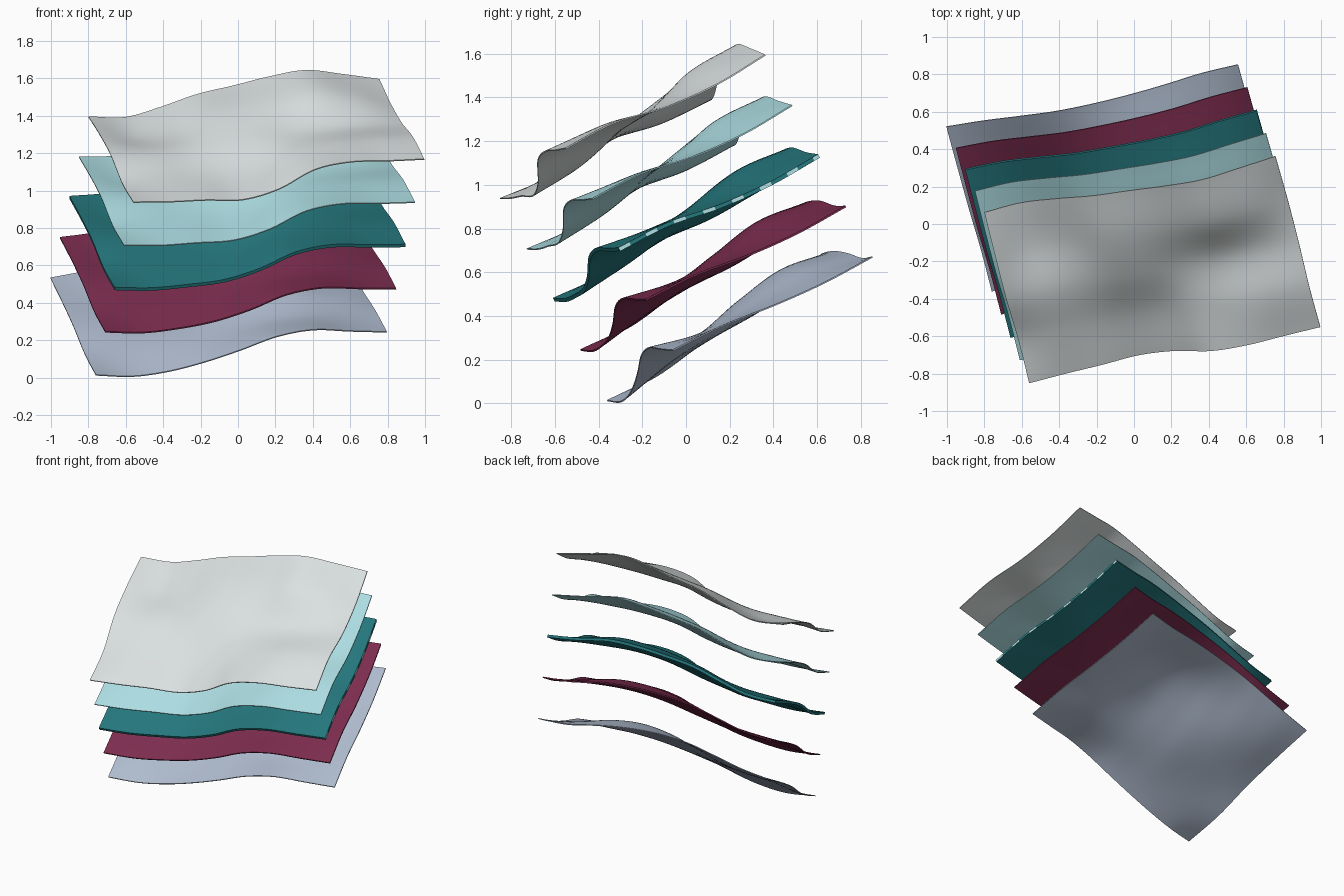
import bpy
import bmesh
from mathutils import Vector

cube = bpy.data.objects.get("Cube")
if cube:
    bpy.data.objects.remove(cube, do_unlink=True)


def make_material(name, color):
    mat = bpy.data.materials.new(name)
    mat.use_nodes = True
    mat.diffuse_color = (*color, 1)
    mat.node_tree.nodes["Principled BSDF"].inputs["Base Color"].default_value = (*color, 1)
    return mat


# Wave heights in thousandths: rows run front to back, columns left to right.
# The waves drift from the uppermost sheet to the lowest one.
TOP_WAVES = [
    [0, -30, -52, -82, -50, 34, 48, 22, 0],
    [-14, -15, -37, -55, -40, 10, 36, 32, 12],
    [28, 10, 0, 13, 18, 8, 3, -8, -25],
    [24, -28, -8, 48, 65, 76, 90, 45, -28],
    [0, -32, 2, 50, 73, 100, 110, 58, 0],
]
BOTTOM_WAVES = [
    [0, -40, -42, -18, 22, 70, 78, 38, 0],
    [0, 8, 12, 16, 30, 40, 36, 18, 6],
    [40, 34, 34, 47, 80, 102, 83, 34, -10],
    [60, 48, 62, 101, 139, 147, 112, 42, -14],
    [70, 84, 113, 138, 135, 112, 72, 20, 0],
]


def spline(values, f):
    """Smooth curve through evenly spaced values, f in 0..1."""
    p = [2 * values[0] - values[1], *values, 2 * values[-1] - values[-2]]
    pos = f * (len(values) - 1)
    i = min(int(pos), len(values) - 2)
    x = pos - i
    a, b, c, d = p[i:i + 4]
    return b + x / 2 * (c - a + x * (2 * a - 5 * b + 4 * c - d + x * (3 * (b - c) + d - a)))


def wave(table, s, t):
    return spline([spline(row, s) for row in table], t) / 1000


# Tilted base plane of the uppermost sheet and the step between sheets
CORNER = Vector((-0.56, -0.85, 0.937))
ACROSS = Vector((1.556, 0.30, 0.23))
BACK = Vector((-0.24, 0.913, 0.457))
NORMAL = ACROSS.cross(BACK).normalized()
STEP = Vector((0.05, -0.1225, 0.231))


def place(s, t, lift, below):
    """Point on a sheet lying a number of steps below the uppermost one."""
    mix = below / 4
    height = wave(TOP_WAVES, s, t) * (1 - mix) + wave(BOTTOM_WAVES, s, t) * mix
    point = CORNER + ACROSS * s + BACK * t - STEP * below + NORMAL * (height + lift)
    point.z -= 0.03 * s * t
    return point


def make_sheet(name, below, thickness, mat, dash_mat=None):
    bm = bmesh.new()
    bmesh.ops.create_grid(bm, x_segments=48, y_segments=36, size=0.5)
    # Flat slab first
    grown = bmesh.ops.extrude_face_region(bm, geom=bm.faces[:], use_keep_orig=True)
    for v in grown["geom"]:
        if isinstance(v, bmesh.types.BMVert):
            v.co.z = 1
    bmesh.ops.recalc_face_normals(bm, faces=bm.faces)
    # Broken pale line along the right-hand rim
    for f in bm.faces:
        f.smooth = True
        c = f.calc_center_median()
        if dash_mat and c.x > 0.4999 and int((c.y + 0.5) * 36) % 5 < 2:
            f.material_index = 1
    # Bend the slab into its wavy shape
    for v in bm.verts:
        v.co = place(v.co.x + 0.5, v.co.y + 0.5, (v.co.z - 0.5) * thickness, below)
    mesh = bpy.data.meshes.new(name)
    bm.to_mesh(mesh)
    bm.free()
    mesh.materials.append(mat)
    if dash_mat:
        mesh.materials.append(dash_mat)
    obj = bpy.data.objects.new(name, mesh)
    bpy.context.collection.objects.link(obj)
    bpy.ops.object.select_all(action="DESELECT")
    obj.select_set(True)
    bpy.context.view_layer.objects.active = obj
    bpy.ops.object.shade_smooth_by_angle()


light_grey = make_material("light grey", (0.71, 0.75, 0.75))
pale_aqua = make_material("pale aqua", (0.42, 0.73, 0.77))
teal = make_material("teal", (0.018, 0.185, 0.205))
maroon = make_material("maroon", (0.205, 0.026, 0.078))
blue_grey = make_material("blue grey", (0.43, 0.50, 0.62))

# The stack, from the uppermost sheet down
make_sheet("top_sheet", 0, 0.006, light_grey)
make_sheet("upper_sheet", 1, 0.006, pale_aqua)
make_sheet("middle_sheet", 2, 0.018, teal, pale_aqua)
make_sheet("lower_sheet", 3, 0.008, maroon)
make_sheet("bottom_sheet", 4, 0.006, blue_grey)
